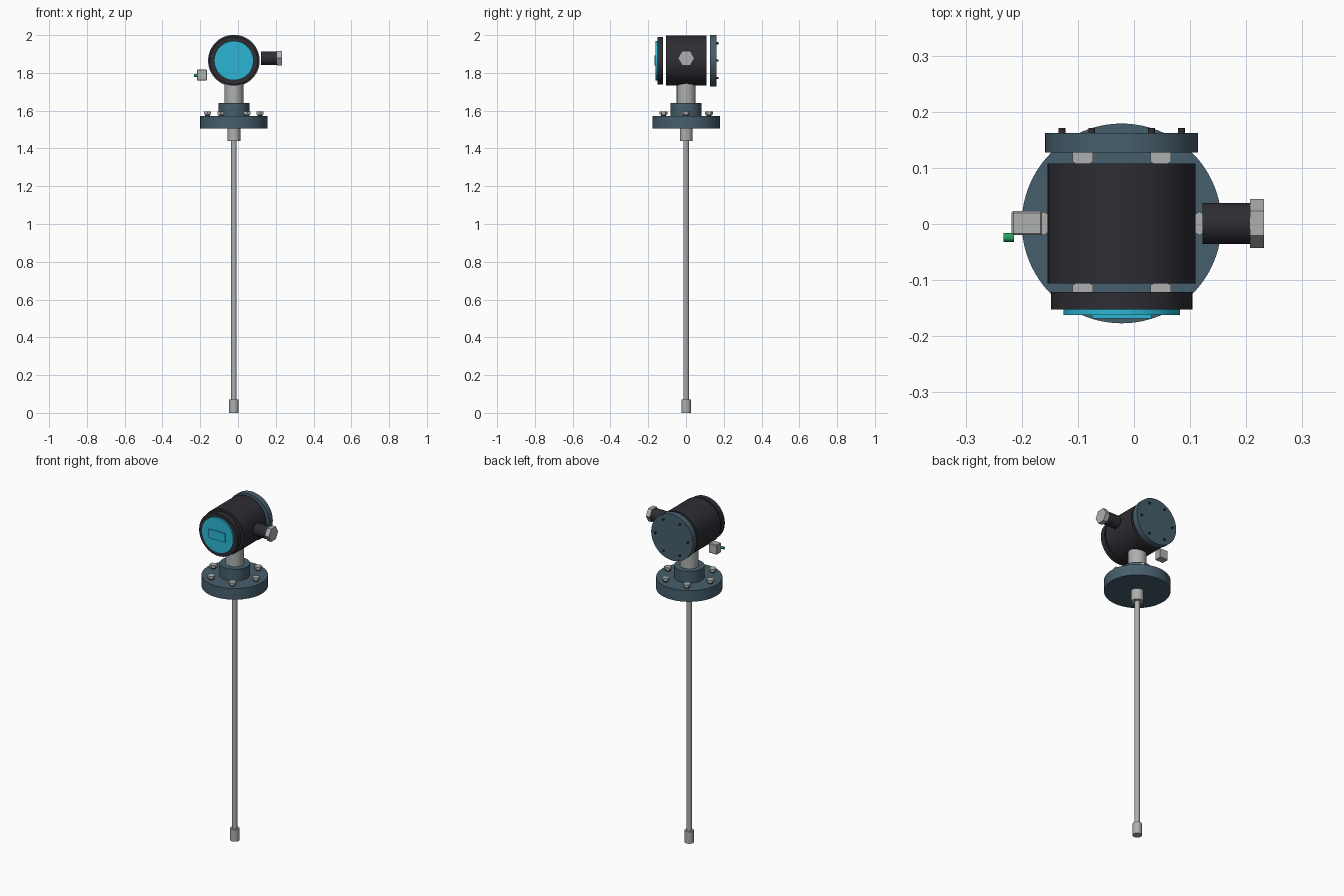
import bpy, math
from mathutils import Vector

if "Cube" in bpy.data.objects:
    bpy.data.objects.remove(bpy.data.objects["Cube"])

CX, CY, CZ = -0.022, 0.001, 1.865   # stem axis and housing centre height


def material(name, rgb):
    m = bpy.data.materials.new(name)
    m.diffuse_color = (*rgb, 1)
    m.use_nodes = True
    m.node_tree.nodes["Principled BSDF"].inputs["Base Color"].default_value = m.diffuse_color
    return m


SLATE = material("slate", (0.062, 0.113, 0.150))
CHARCOAL = material("charcoal", (0.026, 0.026, 0.034))
STEEL = material("steel", (0.42, 0.43, 0.43))
CYAN = material("cyan", (0.025, 0.47, 0.66))
GREEN = material("green", (0.02, 0.36, 0.13))


def finish(ob, name, mat, bevel):
    ob.name = name
    ob.data.materials.append(mat)
    if bevel:
        b = ob.modifiers.new("bevel", 'BEVEL')
        b.width = bevel
        b.segments = 1
        b.limit_method = 'ANGLE'
        b.angle_limit = math.radians(65)
    return ob


def rod(name, start, end, r, mat, sides=64, bevel=0):
    """Cylinder or prism between two points."""
    a, b = Vector(start), Vector(end)
    d = b - a
    bpy.ops.mesh.primitive_cylinder_add(
        vertices=sides, radius=r, depth=d.length, location=(a + b) / 2,
        rotation=d.to_track_quat('Z', 'Y').to_euler())
    if sides > 8:
        bpy.ops.object.shade_smooth_by_angle(angle=math.radians(30))
    return finish(bpy.context.object, name, mat, bevel)


def upright(name, z0, z1, r, mat, x=CX, y=CY, **kw):
    return rod(name, (x, y, z0), (x, y, z1), r, mat, **kw)


def along_y(name, y0, y1, r, mat, x=CX, z=CZ, **kw):
    return rod(name, (x, y0, z), (x, y1, z), r, mat, **kw)


def box(name, lo, hi, mat, bevel=0):
    lo, hi = Vector(lo), Vector(hi)
    bpy.ops.mesh.primitive_cube_add(size=1, location=(lo + hi) / 2)
    bpy.context.object.scale = hi - lo
    bpy.ops.object.transform_apply(location=False, rotation=False, scale=True)
    return finish(bpy.context.object, name, mat, bevel)


# Probe and mounting stack
upright("probe_tip", 0, 0.07, 0.025, STEEL, sides=32)
upright("probe_rod", 0.06, 1.45, 0.0145, STEEL, sides=32)
upright("probe_collar", 1.44, 1.51, 0.034, STEEL, sides=48)
upright("flange", 1.505, 1.571, 0.178, SLATE, sides=96)
upright("flange_hub", 1.57, 1.64, 0.082, SLATE)
upright("neck", 1.635, 1.76, 0.05, STEEL)

# Flange bolts: dark shank under a steel hex head
for i in range(6):
    a = i * math.pi / 3
    x, y = CX + 0.139 * math.cos(a), CY + 0.139 * math.sin(a)
    upright("flange_bolt_shank", 1.565, 1.581, 0.013, CHARCOAL, x, y, sides=24)
    upright("flange_bolt_head", 1.58, 1.595, 0.021, STEEL, x, y, sides=6)

# Housing drum, front cap with display, and back plate
along_y("housing", -0.106, 0.108, 0.132, CHARCOAL, sides=96)
along_y("front_cap", -0.152, -0.121, 0.126, CHARCOAL, sides=96)
along_y("display_disc", -0.162, -0.151, 0.104, CYAN, sides=96)
box("display_window", (CX - 0.053, -0.168, CZ - 0.026),
    (CX + 0.053, -0.161, CZ + 0.026), CYAN)
along_y("back_plate", 0.127, 0.162, 0.1365, SLATE, sides=96)
for i in range(6):
    a = i * math.pi / 3
    along_y("back_plate_screw", 0.16, 0.171, 0.006, CHARCOAL,
            CX + 0.1065 * math.cos(a), CZ + 0.1065 * math.sin(a), sides=16)

# Cable gland with hex nut
GZ = 1.878
rod("cable_gland", (0.122, CY, GZ), (0.209, CY, GZ), 0.0365, CHARCOAL, sides=48)
nut = rod("gland_nut", (0.207, CY, GZ), (0.232, CY, GZ), 0.0435, STEEL, sides=6)
# Put two corners of the nut on the horizontal
corner = max((nut.matrix_basis.to_3x3() @ v.co for v in nut.data.vertices),
             key=lambda c: c.y)
if abs(corner.y) < 0.041:
    nut.rotation_euler = (nut.rotation_euler.to_matrix().to_quaternion()
                          @ Vector((0, 0, 1)).rotation_difference(Vector((0, 0, 1)))).to_euler()
    for v in nut.data.vertices:
        x, y = v.co.x, v.co.y
        c, s = math.cos(math.pi / 6), math.sin(math.pi / 6)
        v.co.x, v.co.y = x * c - y * s, x * s + y * c

# Grounding terminal with green pin
box("ground_terminal", (-0.218, -0.02, 1.76), (-0.164, 0.023, 1.817), STEEL, 0.003)
rod("ground_pin", (-0.233, -0.024, 1.787), (-0.214, -0.024, 1.787), 0.008, GREEN, sides=20)
